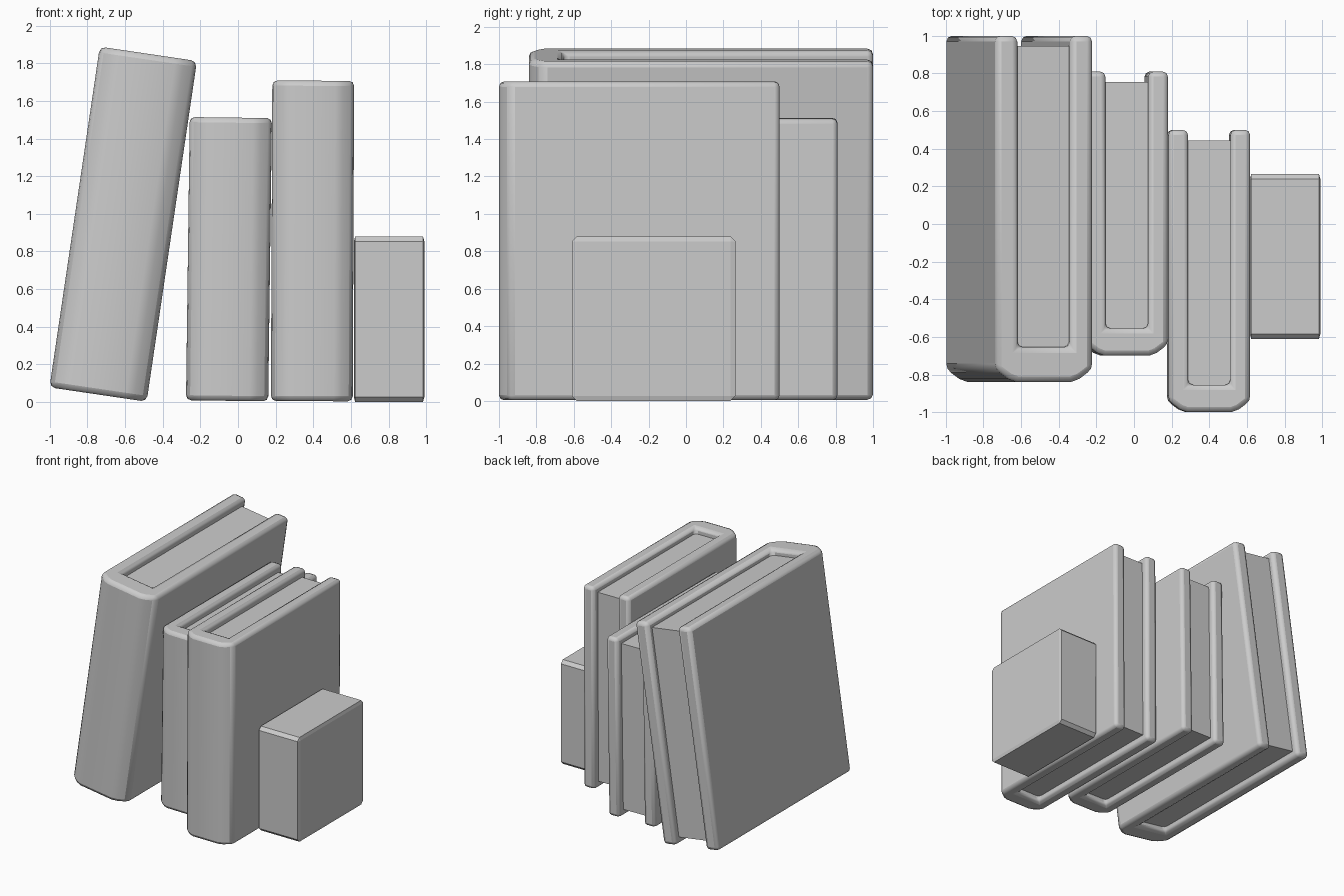
import bpy, bmesh, math
from mathutils import Matrix

if "Cube" in bpy.data.objects:
    bpy.data.objects.remove(bpy.data.objects["Cube"])


def finish(name, bm, loc, tilt=0.0):
    bmesh.ops.recalc_face_normals(bm, faces=bm.faces)
    me = bpy.data.meshes.new(name)
    bm.to_mesh(me)
    bm.free()
    ob = bpy.data.objects.new(name, me)
    bpy.context.collection.objects.link(ob)
    ob.location = loc
    ob.rotation_euler.y = math.radians(tilt)
    return ob


def smooth(ob, deg):
    bpy.ops.object.select_all(action='DESELECT')
    ob.select_set(True)
    bpy.context.view_layer.objects.active = ob
    bpy.ops.object.shade_smooth_by_angle(angle=math.radians(deg))


def book(name, loc, w, d, h, t, spine, tilt):
    x, y = w / 2, d / 2
    s = t / 0.105
    # cover: U-shaped section with rounded spine, extruded upward
    half = [(x - 0.10 * s, -y), (x - 0.06 * s, -y + 0.015 * s),
            (x, -y + 0.06 * s), (x, y), (x - t, y), (x - t, -y + spine)]
    prof = half + [(-a, b) for a, b in reversed(half)]
    bm = bmesh.new()
    face = bm.faces.new([bm.verts.new((a, b, -h / 2)) for a, b in prof])
    ext = bmesh.ops.extrude_face_region(bm, geom=[face])
    bmesh.ops.translate(bm, vec=(0, 0, h), verts=[
        v for v in ext['geom'] if isinstance(v, bmesh.types.BMVert)])
    cover = finish(name + "_cover", bm, loc, tilt)
    smooth(cover, 50)
    bev = cover.modifiers.new("edges", 'BEVEL')
    bev.width = 0.027 * s
    bev.segments = 2
    bev.limit_method = 'ANGLE'
    bev.angle_limit = math.radians(50)

    # pages: block recessed at top, bottom and back
    r = 0.055
    y0, y1 = -y + spine - 0.02, y - r
    bm = bmesh.new()
    bmesh.ops.create_cube(bm, size=1, matrix=Matrix.Translation((0, (y0 + y1) / 2, 0))
                          @ Matrix.Diagonal((w - 2 * t + 0.01, y1 - y0, h - 2 * r, 1)))
    finish(name + "_pages", bm, loc, tilt)


book("leaning_book", (-0.61, 0.08, 0.945), 0.522, 1.84, 1.83, 0.12, 0.185, 8.4)
book("short_book", (-0.048, 0.055, 0.759), 0.437, 1.51, 1.505, 0.105, 0.145, 0.75)
book("tall_book", (0.396, -0.25, 0.856), 0.435, 1.50, 1.703, 0.105, 0.145, 0.25)

# bookend block: bevelled cube stretched to size
bm = bmesh.new()
bmesh.ops.create_cube(bm, size=1)
bmesh.ops.bevel(bm, geom=bm.edges[:], offset=0.03, segments=1, affect='EDGES')
for v in bm.verts:
    # keep the side bevels thin
    sx = 0.5 if abs(v.co.x) > 0.49 else 0.48
    v.co.x = math.copysign(sx, v.co.x) * 0.375
    v.co.y *= 0.875
    v.co.z *= 0.88
finish("bookend_block", bm, (0.803, -0.173, 0.44))
